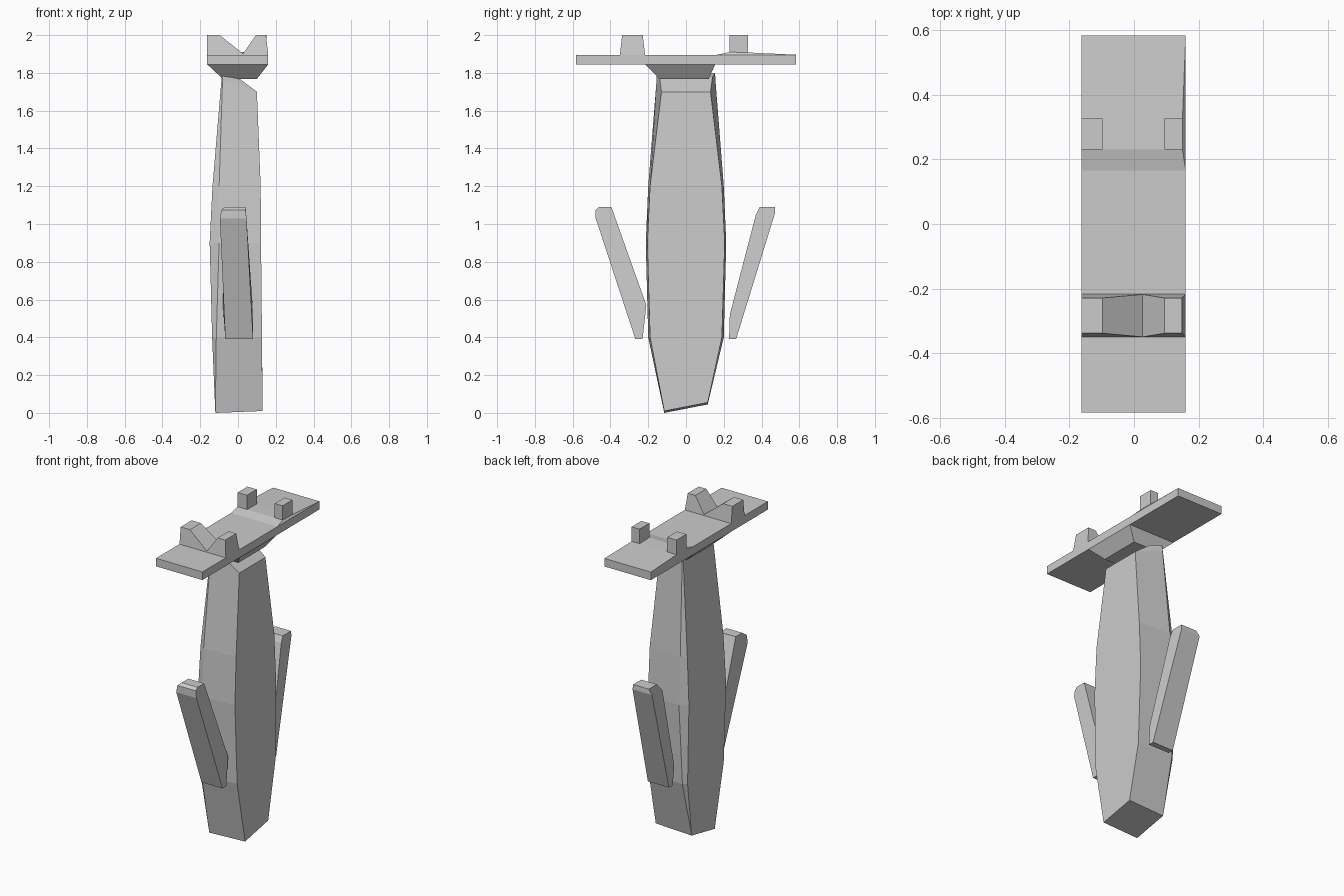
import bpy, bmesh


def make(name, verts, faces):
    mesh = bpy.data.meshes.new(name)
    mesh.from_pydata(verts, [], faces)
    bm = bmesh.new()
    bm.from_mesh(mesh)
    bmesh.ops.remove_doubles(bm, verts=bm.verts, dist=0.0005)
    bmesh.ops.recalc_face_normals(bm, faces=bm.faces)
    bm.to_mesh(mesh)
    bm.free()
    ob = bpy.data.objects.new(name, mesh)
    bpy.context.collection.objects.link(ob)
    return ob


def loft(name, rings):
    """Skin between equal-length rings of points and cap both ends."""
    n = len(rings[0])
    verts = [p for r in rings for p in r]
    faces = [list(range(n)), list(range(len(verts) - n, len(verts)))]
    for k in range(len(rings) - 1):
        for i in range(n):
            j = (i + 1) % n
            faces.append([k * n + i, k * n + j, (k + 1) * n + j, (k + 1) * n + i])
    return make(name, verts, faces)


def rect(x0, x1, y0, y1, z):
    return [(x0, y0, z), (x1, y0, z), (x1, y1, z), (x0, y1, z)]


# Tall faceted body: six-sided sections, left corners chamfered
def section(xr, xf, xl, yr, yf, yl, zr, zl, tilt=0.0):
    front = [(xr, -yr, zr), (xf, -yf, zl), (xl, -yl, zl)]
    back = [(x, -y, z + tilt) for x, y, z in reversed(front)]
    return front + back


loft("body", [
    section(0.13, -0.12, -0.12, 0.115, 0.115, 0.115, 0.01, 0.0, 0.045),
    section(0.127, -0.115, -0.137, 0.19, 0.2, 0.18, 0.40, 0.40),
    section(0.122, -0.10, -0.15, 0.205, 0.213, 0.185, 0.90, 0.90),
    section(0.12, -0.10, -0.135, 0.19, 0.20, 0.18, 1.20, 1.20),
    section(0.10, -0.082, -0.088, 0.13, 0.156, 0.152, 1.70, 1.76),
    section(0.0, -0.08, -0.082, 0.14, 0.154, 0.15, 1.775, 1.80),
])

# Tapered mount under the plank
loft("plank_mount", [rect(-0.08, 0.10, -0.14, 0.12, 1.768),
                     rect(-0.163, 0.16, -0.215, 0.155, 1.845)])

# Plank and the shallow ridge on its rear half
loft("plank", [rect(-0.163, 0.16, -0.583, 0.583, 1.845),
               rect(-0.163, 0.16, -0.583, 0.583, 1.896)])
ridge = [(0.165, 1.896, 0.16), (0.23, 1.91, 0.15), (0.328, 1.908, 0.15), (0.583, 1.896, 0.16)]
loft("rear_ridge", [[(-0.163, y, z) for y, z, x in ridge],
                    [(x, y, z) for y, z, x in ridge]])

# Notched front rest, tapering upward in depth
notch = [(-0.163, 1.896), (-0.163, 2.0), (-0.098, 2.0), (0.027, 1.902),
         (0.095, 2.0), (0.148, 2.0), (0.16, 1.896)]


def inset(z):
    return 0.012 * (z - 1.896) / 0.104


loft("front_rest", [[(x, -0.35 + inset(z), z) for x, z in notch],
                    [(x, -0.217 - inset(z), z) for x, z in notch]])

# Pair of rear pegs
for name, x0, x1 in (("rear_peg_left", -0.163, -0.098), ("rear_peg_right", 0.095, 0.15)):
    loft(name, [rect(x0, x1, 0.23, 0.327, 1.90), rect(x0, x1, 0.23, 0.327, 2.0)])

# Splayed side fins: (distance out, height, left x, right x)
front_fin = [(0.23, 0.39, -0.067, 0.08), (0.21, 0.57, -0.08, 0.077), (0.395, 1.09, -0.07, 0.04),
             (0.46, 1.09, -0.07, 0.04), (0.478, 1.075, -0.088, 0.04), (0.478, 1.03, -0.096, 0.045),
             (0.268, 0.39, -0.067, 0.08)]
back_fin = [(0.228, 0.39, -0.067, 0.08), (0.232, 0.52, -0.08, 0.077), (0.37, 1.05, -0.095, 0.042),
            (0.39, 1.09, -0.07, 0.04), (0.47, 1.09, -0.07, 0.04), (0.472, 1.06, -0.093, 0.042),
            (0.265, 0.39, -0.067, 0.08)]
for name, side, fin in (("front_fin", -1, front_fin), ("back_fin", 1, back_fin)):
    loft(name, [[(l, side * y, z) for y, z, l, r in fin],
                [(r, side * y, z) for y, z, l, r in fin]])
